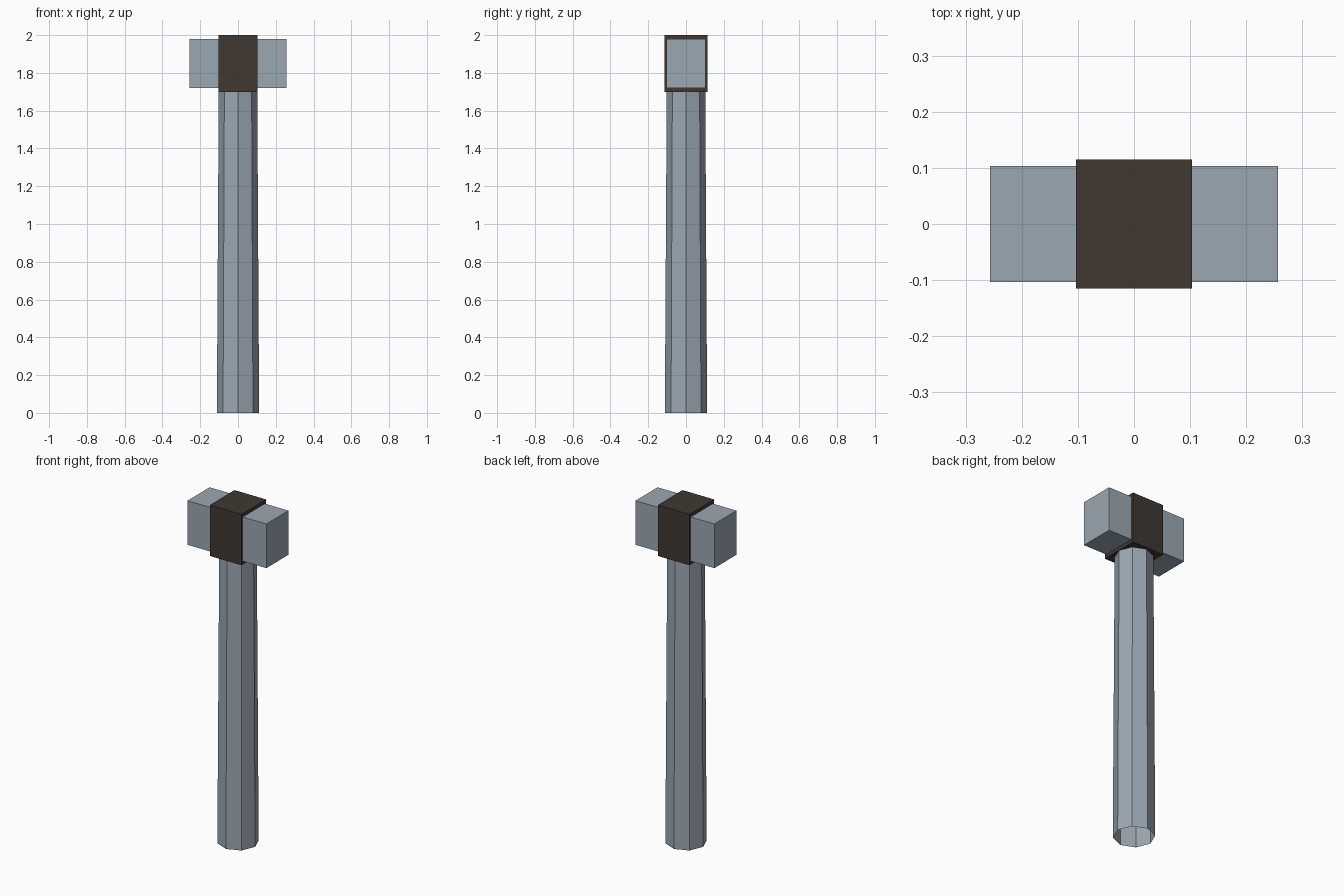
import bpy

default = bpy.data.objects.get("Cube")
if default:
    bpy.data.objects.remove(default, do_unlink=True)


def material(name, rgb):
    m = bpy.data.materials.new(name)
    m.use_nodes = True
    color = (*rgb, 1)
    m.diffuse_color = color
    m.node_tree.nodes["Principled BSDF"].inputs["Base Color"].default_value = color
    return m


steel = material("steel grey", (0.33, 0.39, 0.45))
leather = material("dark brown", (0.052, 0.040, 0.031))


def finish(name, mat):
    ob = bpy.context.object
    ob.name = ob.data.name = name
    ob.data.materials.append(mat)
    return ob


def block(name, size, z, mat):
    bpy.ops.mesh.primitive_cube_add(size=1, location=(0, 0, z))
    ob = finish(name, mat)
    ob.scale = size
    bpy.ops.object.transform_apply(location=False, rotation=False, scale=True)
    return ob


# Tapered eight-sided handle, open at the bottom, corners on the axes
bpy.ops.mesh.primitive_cone_add(vertices=8, radius1=0.112, radius2=0.102, depth=1.7,
                                end_fill_type='NOTHING', location=(0, 0, 0.85))
finish("handle", steel)

# Striking block running through the collar
block("hammer_head", (0.514, 0.206, 0.26), 1.85, steel)

# Dark collar wrapped round the middle of the head
block("collar", (0.206, 0.23, 0.30), 1.85, leather)
